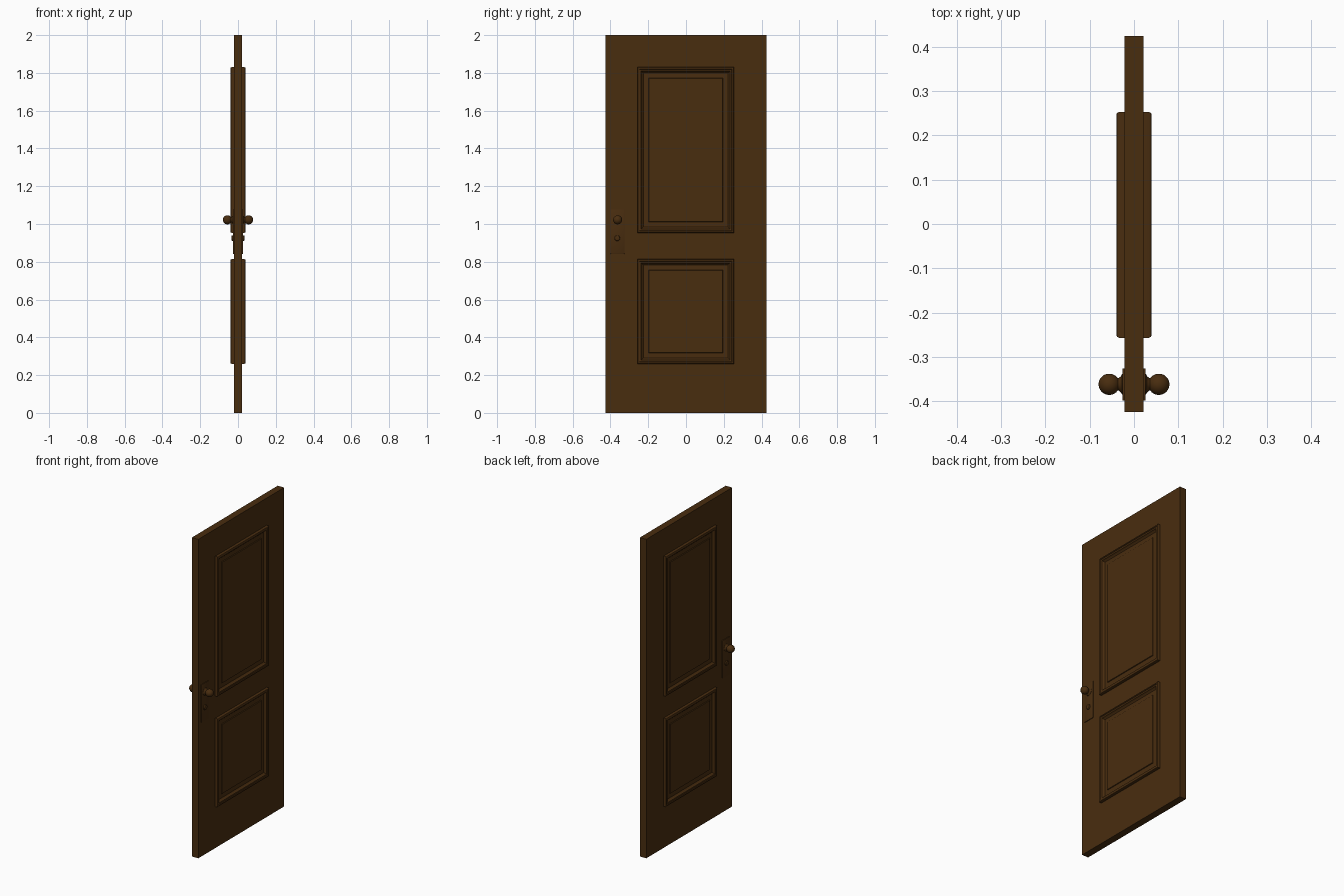
import bpy, bmesh, math

if "Cube" in bpy.data.objects:
    bpy.data.objects.remove(bpy.data.objects["Cube"])

wood = bpy.data.materials.new("dark_brown_wood")
wood.diffuse_color = (0.066, 0.026, 0.0048, 1)
wood.use_nodes = True
wood.node_tree.nodes["Principled BSDF"].inputs["Base Color"].default_value = wood.diffuse_color


def finish(name, bm, smooth=True):
    bmesh.ops.recalc_face_normals(bm, faces=bm.faces)
    me = bpy.data.meshes.new(name)
    bm.to_mesh(me)
    bm.free()
    ob = bpy.data.objects.new(name, me)
    bpy.context.collection.objects.link(ob)
    me.materials.append(wood)
    if smooth:
        bpy.ops.object.select_all(action='DESELECT')
        ob.select_set(True)
        bpy.context.view_layer.objects.active = ob
        bpy.ops.object.shade_smooth_by_angle(angle=math.radians(35))
    return ob


def box(name, x0, x1, y0, y1, z0, z1, bevel=0):
    bm = bmesh.new()
    bmesh.ops.create_cube(bm, size=1)
    for v in bm.verts:
        v.co = ((x0 + x1) / 2 + v.co.x * (x1 - x0),
                (y0 + y1) / 2 + v.co.y * (y1 - y0),
                (z0 + z1) / 2 + v.co.z * (z1 - z0))
    if bevel:
        bmesh.ops.bevel(bm, geom=bm.edges[:], offset=bevel, segments=2,
                        affect='EDGES', profile=0.5)
    return finish(name, bm, bool(bevel))


def loft(bm, rings):
    for a, b in zip(rings, rings[1:]):
        n = len(a)
        for i in range(n):
            bm.faces.new((a[i], a[(i + 1) % n], b[(i + 1) % n], b[i]))
    bm.faces.new(rings[0])
    bm.faces.new(rings[-1])


# Panel: nested rectangles following an (inset, height) moulding profile
MOULD = [(0, 0.020), (0, 0.034), (0.002, 0.038), (0.006, 0.040), (0.010, 0.040),
         (0.012, 0.037), (0.020, 0.035), (0.022, 0.031), (0.026, 0.027),
         (0.031, 0.0225), (0.058, 0.0235), (0.060, 0.028)]


def panel(name, side, y0, y1, z0, z1):
    bm = bmesh.new()
    rings = []
    for d, h in MOULD:
        rings.append([bm.verts.new((side * h, y, z)) for y, z in
                      ((y0 + d, z0 + d), (y1 - d, z0 + d), (y1 - d, z1 - d), (y0 + d, z1 - d))])
    loft(bm, rings)
    return finish(name, bm)


# Turned part around the x axis from (distance, radius) profile
def turned(name, side, y, z, profile, n=32):
    bm = bmesh.new()
    rings = [[bm.verts.new((side * x, y + r * math.cos(2 * math.pi * i / n),
                            z + r * math.sin(2 * math.pi * i / n))) for i in range(n)]
             for x, r in profile]
    loft(bm, rings)
    return finish(name, bm)


box("door_slab", -0.022, 0.022, -0.425, 0.425, 0, 2)

# Knob: flared neck followed by a ball
knob = [(0.022, 0.024), (0.027, 0.023), (0.030, 0.018), (0.034, 0.0145), (0.037, 0.0135)]
knob += [(0.056 - 0.024 * math.cos(math.radians(a)), 0.024 * math.sin(math.radians(a)))
         for a in range(36, 180, 12)] + [(0.080, 0.001)]
# Lock boss below the knob
boss = [(0.022, 0.015), (0.030, 0.015), (0.033, 0.0135), (0.034, 0.011), (0.034, 0.002)]

for side, label in ((1, "right"), (-1, "left")):
    panel("upper_panel_" + label, side, -0.257, 0.253, 0.953, 1.83)
    panel("lower_panel_" + label, side, -0.257, 0.253, 0.26, 0.814)
    a, b = sorted((side * 0.018, side * 0.026))
    box("handle_plate_" + label, a, b, -0.399, -0.326, 0.842, 1.078, 0.0015)
    turned("knob_" + label, side, -0.362, 1.022, knob)
    turned("lock_boss_" + label, side, -0.364, 0.925, boss, 24)
